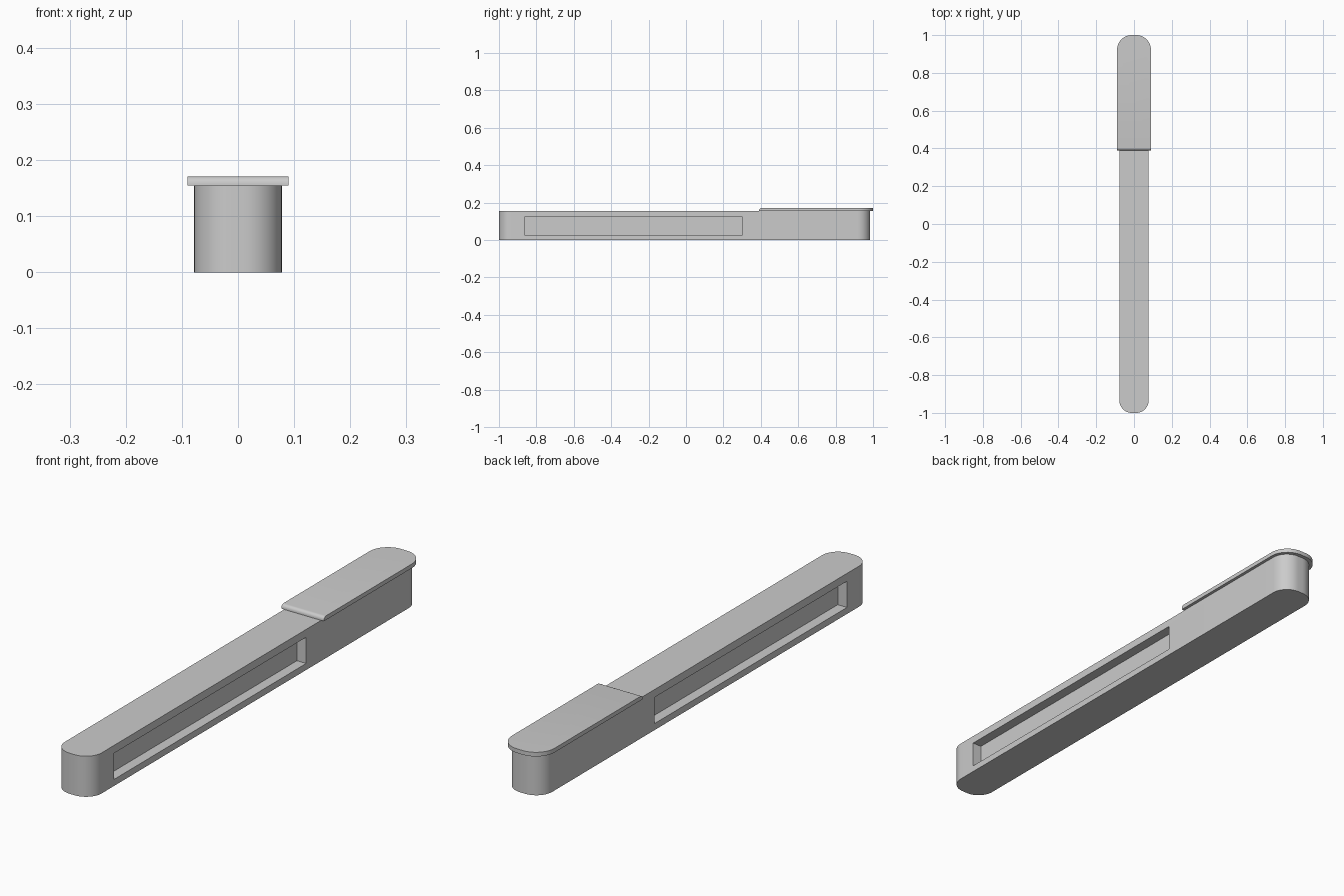
import bpy, bmesh, math

if "Cube" in bpy.data.objects:
    bpy.data.objects.remove(bpy.data.objects["Cube"])


def box_mesh(x, y0, y1, z0, z1):
    """bmesh box symmetric in x"""
    bm = bmesh.new()
    bmesh.ops.create_cube(bm, size=1)
    for v in bm.verts:
        v.co.x *= 2 * x
        v.co.y = y0 if v.co.y < 0 else y1
        v.co.z = z0 if v.co.z < 0 else z1
    return bm


def bevel(bm, test, width, segments):
    edges = [e for e in bm.edges if test(*[v.co for v in e.verts])]
    bmesh.ops.bevel(bm, geom=edges, offset=width, segments=segments,
                    profile=0.5, affect='EDGES')


def make(name, bm):
    bmesh.ops.recalc_face_normals(bm, faces=bm.faces)
    me = bpy.data.meshes.new(name)
    bm.to_mesh(me)
    bm.free()
    ob = bpy.data.objects.new(name, me)
    bpy.context.collection.objects.link(ob)
    return ob


def smooth(ob):
    bpy.ops.object.select_all(action='DESELECT')
    ob.select_set(True)
    bpy.context.view_layer.objects.active = ob
    bpy.ops.object.shade_smooth_by_angle(angle=math.radians(30))


def vertical(a, b):
    return abs(a.z - b.z) > 0.01


W, H = 0.078, 0.155          # body half width and height

# long body with rounded ends
bm = box_mesh(W, -1.0, 0.985, 0.0, H)
bevel(bm, vertical, 0.067, 12)
body = make("body", bm)

# long recess in each side, leaving a central web
for side, name in ((-1, "left_recess_cutter"), (1, "right_recess_cutter")):
    cutter = make(name, box_mesh(0.04, -0.86, 0.30, 0.025, 0.125))
    cutter.location.x = side * (W + 0.001)
    cutter.hide_render = True
    cutter.hide_viewport = False
    cutter.display_type = 'WIRE'
    mod = body.modifiers.new(name, 'BOOLEAN')
    mod.operation = 'DIFFERENCE'
    mod.solver = 'EXACT'
    mod.object = cutter
    bpy.context.view_layer.objects.active = body
    bpy.ops.object.modifier_apply(modifier=name)
    bpy.data.objects.remove(cutter)
smooth(body)

# overhanging cap plate at the back, rounded rear and softened front lip
C0, C1, CT = 0.39, 1.0, 0.171
bm = box_mesh(0.09, C0, C1, H, CT)
bevel(bm, lambda a, b: vertical(a, b) and a.y > 0.9, 0.078, 12)
bevel(bm, lambda a, b: max(a.y, b.y) < C0 + 0.01 and min(a.z, b.z) > CT - 0.001,
      0.013, 5)
cap = make("cap_plate", bm)
smooth(cap)
